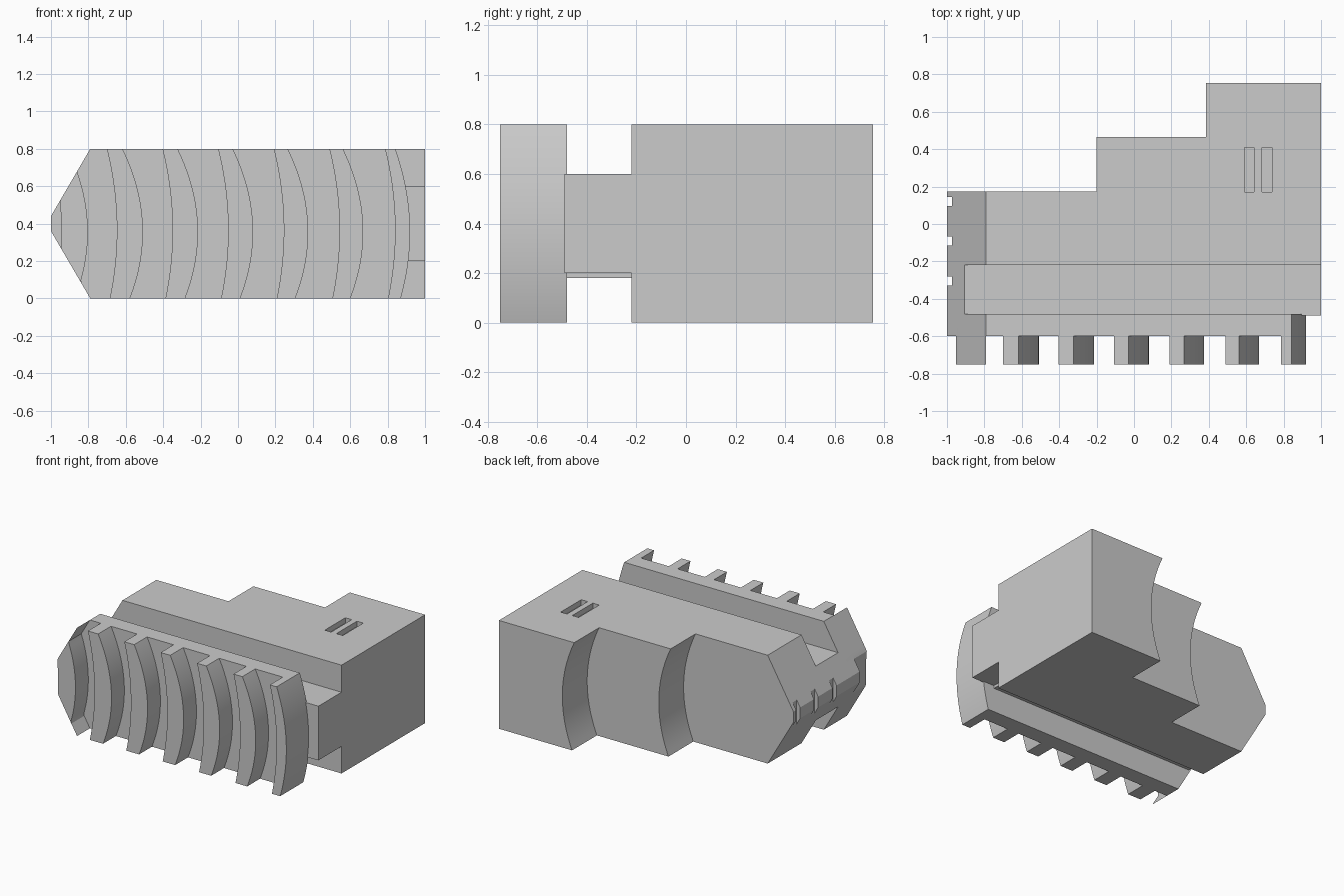
import bpy, bmesh, math

cube = bpy.data.objects.get("Cube")
if cube:
    bpy.data.objects.remove(cube, do_unlink=True)

grey = bpy.data.materials.new("plain_grey")
grey.use_nodes = True
colour = (0.6, 0.6, 0.6, 1)
grey.diffuse_color = colour
grey.node_tree.nodes["Principled BSDF"].inputs["Base Color"].default_value = colour


def wedge(z):
    """Left end: a blunt point sloping back to the top and bottom."""
    return -1 + 0.21 * max(0, (z - 0.44) / 0.36, (0.36 - z) / 0.36)


def bow(mid, k, centre):
    """Curve that bulges to the left side at mid height."""
    return lambda z: mid - k * (z - centre) ** 2


def loft(name, outline, z0, z1, steps=1):
    """Stack a plan outline, which may vary with height, into a solid."""
    rows = {z0 + (z1 - z0) * i / steps for i in range(steps + 1)}
    rows = sorted(rows | {z for z in (0.36, 0.44) if z0 < z < z1})
    bm = bmesh.new()
    rings = [[bm.verts.new((x, y, z)) for x, y in outline(z)] for z in rows]
    n = len(rings[0])
    for low, high in zip(rings, rings[1:]):
        for i in range(n):
            j = (i + 1) % n
            bm.faces.new((low[i], low[j], high[j], high[i]))
    bm.faces.new(rings[0][::-1])
    bm.faces.new(rings[-1])
    bmesh.ops.remove_doubles(bm, verts=bm.verts, dist=1e-5)
    bmesh.ops.recalc_face_normals(bm, faces=bm.faces)
    mesh = bpy.data.meshes.new(name)
    bm.to_mesh(mesh)
    bm.free()
    mesh.materials.append(grey)
    obj = bpy.data.objects.new(name, mesh)
    bpy.context.collection.objects.link(obj)
    return obj


def select(obj):
    bpy.ops.object.select_all(action="DESELECT")
    obj.select_set(True)
    bpy.context.view_layer.objects.active = obj


def box(x0, x1, y0, y1):
    return lambda z: [(x0, y0), (x1, y0), (x1, y1), (x0, y1)]


def cut(obj, x0, x1, y0, y1, z0, z1):
    cutter = loft("cutter", box(x0, x1, y0, y1), z0, z1)
    cutter.hide_render = True
    mod = obj.modifiers.new("cut", "BOOLEAN")
    mod.operation = "DIFFERENCE"
    mod.solver = "EXACT"
    mod.object = cutter
    select(obj)
    bpy.ops.object.modifier_apply(modifier=mod.name)
    bpy.data.objects.remove(cutter, do_unlink=True)


# Main body with two hollow-curved steps at the back
step_a, step_b = (bow(x + 0.097, 0.55, 0.38) for x in (0.385, -0.2))


def body_outline(z):
    a, b, w = step_a(z), step_b(z), wedge(z)
    return [(w, -0.22), (1, -0.22), (1, 0.755), (a, 0.755),
            (a, 0.465), (b, 0.465), (b, 0.175), (w, 0.175)]


body = loft("main_body", body_outline, 0, 0.8, 20)

# Narrow neck joining the body and the ribbed plate
neck = loft("neck", lambda z: [(wedge(z), -0.49), (1, -0.49),
                               (1, -0.21), (wedge(z), -0.21)], 0.2, 0.6, 2)
loft("neck_keel", box(-0.88, 0.82, -0.49, -0.21), 0.18, 0.25)

# Ribbed front plate
ribs = []
for i in range(7):
    left = bow(-0.945 + 0.2975 * i, 0.285, 0.365)
    last = i == 6
    right = bow(0.92 if last else -0.803 + 0.2945 * i, 0.4 if last else 0.55, 0.355)
    ribs.append((left, right))


def plate_outline(z):
    w = wedge(z)
    points = [(w, -0.48), (w, -0.6)]
    for left, right in ribs:
        l, r = max(w, left(z)), max(w, right(z))
        points += [(l, -0.6), (l, -0.75), (r, -0.75), (r, -0.6)]
    points[-1] = (points[-1][0], -0.48)
    return points


plate = loft("ribbed_front_plate", plate_outline, 0, 0.8, 40)

# Two slots in the top and small notches along the pointed end
for x in (0.59, 0.685):
    cut(body, x, x + 0.052, 0.17, 0.41, 0.76, 0.9)
for obj, y in ((body, 0.12), (body, -0.09), (neck, -0.305)):
    cut(obj, -1.1, -0.972, y - 0.024, y + 0.024, 0.1, 0.7)

for obj in (body, neck, plate):
    select(obj)
    bpy.ops.object.shade_smooth_by_angle(angle=math.radians(25))
